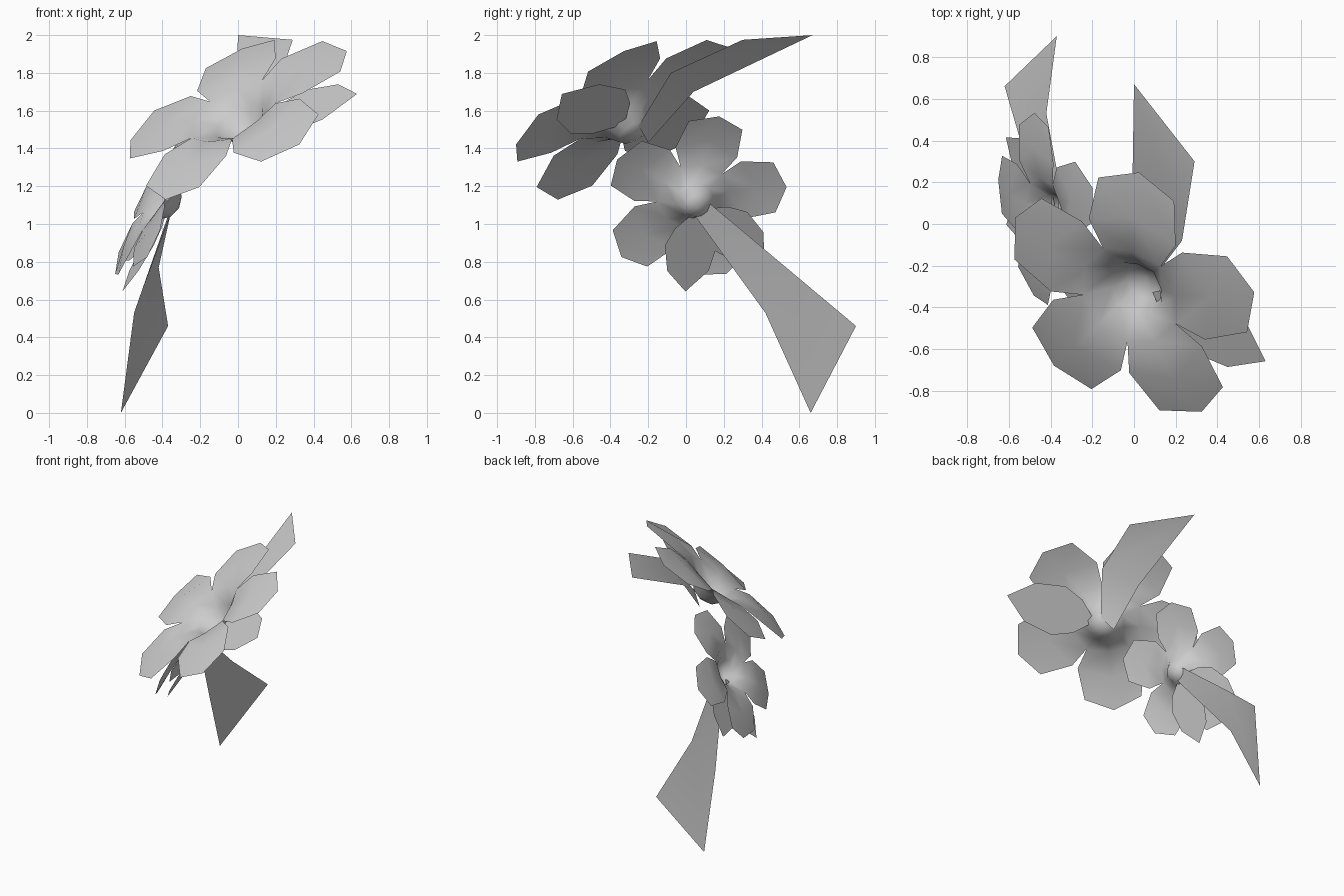
import bpy, bmesh, math
from mathutils import Vector

cube = bpy.data.objects.get("Cube")
if cube:
    bpy.data.objects.remove(cube, do_unlink=True)

GREY = (0.6, 0.6, 0.6, 1)
mat = bpy.data.materials.new("pale_grey")
mat.use_nodes = True
mat.diffuse_color = GREY
mat.node_tree.nodes["Principled BSDF"].inputs["Base Color"].default_value = GREY


def make_object(name, bm):
    bmesh.ops.remove_doubles(bm, verts=bm.verts, dist=0.0005)
    mesh = bpy.data.meshes.new(name)
    bm.to_mesh(mesh)
    bm.free()
    mesh.materials.append(mat)
    for poly in mesh.polygons:
        poly.use_smooth = True
    obj = bpy.data.objects.new(name, mesh)
    bpy.context.collection.objects.link(obj)
    return obj


def add_face(bm, points):
    bm.faces.new([bm.verts.new(p) for p in points])


def flower_frame(center, normal, petal_dir, scale):
    """Return a function placing (radius, degrees, height) on the flower plane."""
    n = Vector(normal).normalized()
    u = Vector(petal_dir)
    u = (u - n * u.dot(n)).normalized()
    w = n.cross(u)
    c = Vector(center)

    def place(r, deg, h):
        a = math.radians(deg)
        return c + scale * (r * math.cos(a) * u + r * math.sin(a) * w + h * n)
    return place


def build_flower(name, place):
    """Five domed petals around a rounded bulb."""
    bm = bmesh.new()
    for k in range(5):
        axis = 72 * k
        apex = place(0, 0, -0.16)
        bulb_mid = place(0.09, axis, -0.13)
        rim_mid = place(0.14, axis, -0.05)
        root = place(0.25, axis, 0.02)
        middle = place(0.45, axis, 0.035)
        tip = place(0.67, axis, -0.02)
        for s in (1, -1):
            bulb_side = place(0.09, axis + 36 * s, -0.13)
            rim_side = place(0.14, axis + 36 * s, -0.065)
            notch = place(0.26, axis + 36 * s, 0.01)
            flank = place(0.425, axis + 33 * s, 0.02)
            shoulder = place(0.62, axis + 19 * s, 0)
            for pts in ([apex, bulb_mid, bulb_side],
                        [bulb_mid, rim_mid, rim_side, bulb_side],
                        [rim_mid, root, notch, rim_side],
                        [root, middle, flank, notch],
                        [middle, tip, shoulder, flank]):
                add_face(bm, pts[::s])
    return make_object(name, bm)


def build_sepal(name, place, turn):
    """Flat pointed leaf lying behind the flower."""
    half = [(0.2, 0.13), (0.34, 0.19), (0.55, 0.15)]
    outline = [(0.07, 0)] + half + [(0.717, 0)] + [(x, -y) for x, y in reversed(half)]
    bm = bmesh.new()
    add_face(bm, [place(math.hypot(x, y), turn + math.degrees(math.atan2(y, x)),
                        -0.095 + 0.04 * x) for x, y in reversed(outline)])
    return make_object(name, bm)


def build_leaf(name, base, waist, end):
    """Long bent leaf: narrow stalk, then a broad blade."""
    bm = bmesh.new()
    add_face(bm, [base[0], base[1], waist[1], waist[0]])
    add_face(bm, [waist[0], waist[1], end[1], end[0]])
    return make_object(name, bm)


# Large upper flower
upper = flower_frame((-0.015, -0.335, 1.583), (-0.458, -0.458, 0.763), (0.858, -0.003, 0.514), 1.012)
build_flower("upper_flower", upper)
build_sepal("upper_sepal", upper, -33)
build_leaf("upper_leaf",
           [(0.1, -0.25, 1.52), (0.02, -0.2, 1.43)],
           [(0.23, -0.08, 1.8), (-0.01, 0.04, 1.7)],
           [(0.29, 0.3, 1.975), (0, 0.67, 2)])

# Small lower flower
lower = flower_frame((-0.415, 0.04, 1.14), (-1, -0.22, 0.53), (-0.055, 0.465, 0.05), 0.745)
build_flower("lower_flower", lower)
build_sepal("lower_sepal_front", lower, 98)
build_sepal("lower_sepal_back", lower, 48)
build_leaf("lower_leaf",
           [(-0.34, 0.1, 1.13), (-0.36, 0.05, 1.04)],
           [(-0.42, 0.53, 0.77), (-0.55, 0.42, 0.53)],
           [(-0.37, 0.9, 0.46), (-0.62, 0.66, 0)])
